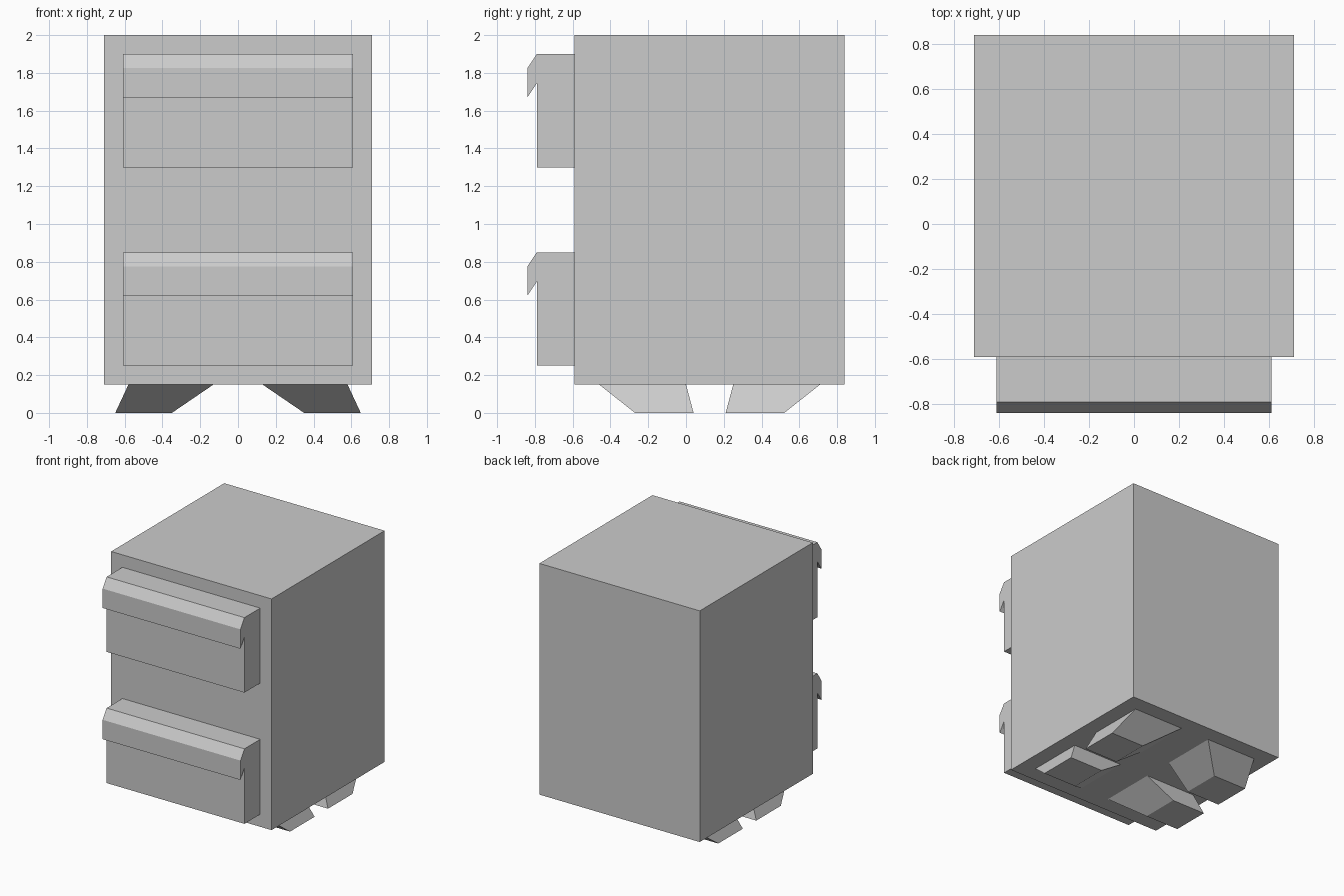
import bpy

if "Cube" in bpy.data.objects:
    bpy.data.objects.remove(bpy.data.objects["Cube"])


def make_object(name, verts, faces):
    mesh = bpy.data.meshes.new(name)
    mesh.from_pydata(verts, [], faces)
    mesh.update()
    obj = bpy.data.objects.new(name, mesh)
    bpy.context.collection.objects.link(obj)
    return obj


def loft(name, ring_a, ring_b):
    """Closed solid between two matching rings (counter-clockwise seen from b's side)."""
    n = len(ring_a)
    faces = [tuple(reversed(range(n))), tuple(range(n, 2 * n))]
    faces += [(i, (i + 1) % n, n + (i + 1) % n, n + i) for i in range(n)]
    return make_object(name, ring_a + ring_b, faces)


def rect(x0, x1, y0, y1, z):
    return [(x0, y0, z), (x1, y0, z), (x1, y1, z), (x0, y1, z)]


BODY_Y = (-0.59, 0.84)
MID_Y = sum(BODY_Y) / 2
BASE_Z = 0.15

# Cabinet body
loft("cabinet_body", rect(-0.71, 0.71, *BODY_Y, BASE_Z), rect(-0.71, 0.71, *BODY_Y, 2.0))

# Drawer fronts: side profile with a hooked pull lip, (y, height above drawer bottom)
profile = [(-0.59, 0.0), (-0.59, 0.6), (-0.79, 0.6), (-0.84, 0.525),
           (-0.84, 0.37), (-0.79, 0.445), (-0.79, 0.0)]
for name, z in (("lower_drawer", 0.25), ("upper_drawer", 1.30)):
    loft(name, [(-0.61, y, z + h) for y, h in profile],
         [(0.61, y, z + h) for y, h in profile])

# Splayed feet, mirrored about the body centre in both directions
foot_bottom = rect(0.35, 0.65, 0.21 - MID_Y, 0.52 - MID_Y, 0.0)
foot_top = rect(0.13, 0.58, 0.25 - MID_Y, 0.71 - MID_Y, BASE_Z)
for sx, side in ((-1, "left"), (1, "right")):
    for sy, end in ((-1, "front"), (1, "back")):
        rings = [[(sx * x, MID_Y + sy * y, z) for x, y, z in ring]
                 for ring in (foot_bottom, foot_top)]
        if sx * sy < 0:  # keep normals outward on mirrored feet
            rings = [ring[::-1] for ring in rings]
        loft(f"{end}_{side}_foot", *rings)

# Make sure all normals face outward
import bmesh
for obj in bpy.context.collection.objects:
    bm = bmesh.new()
    bm.from_mesh(obj.data)
    bmesh.ops.recalc_face_normals(bm, faces=bm.faces)
    bm.to_mesh(obj.data)
    bm.free()
